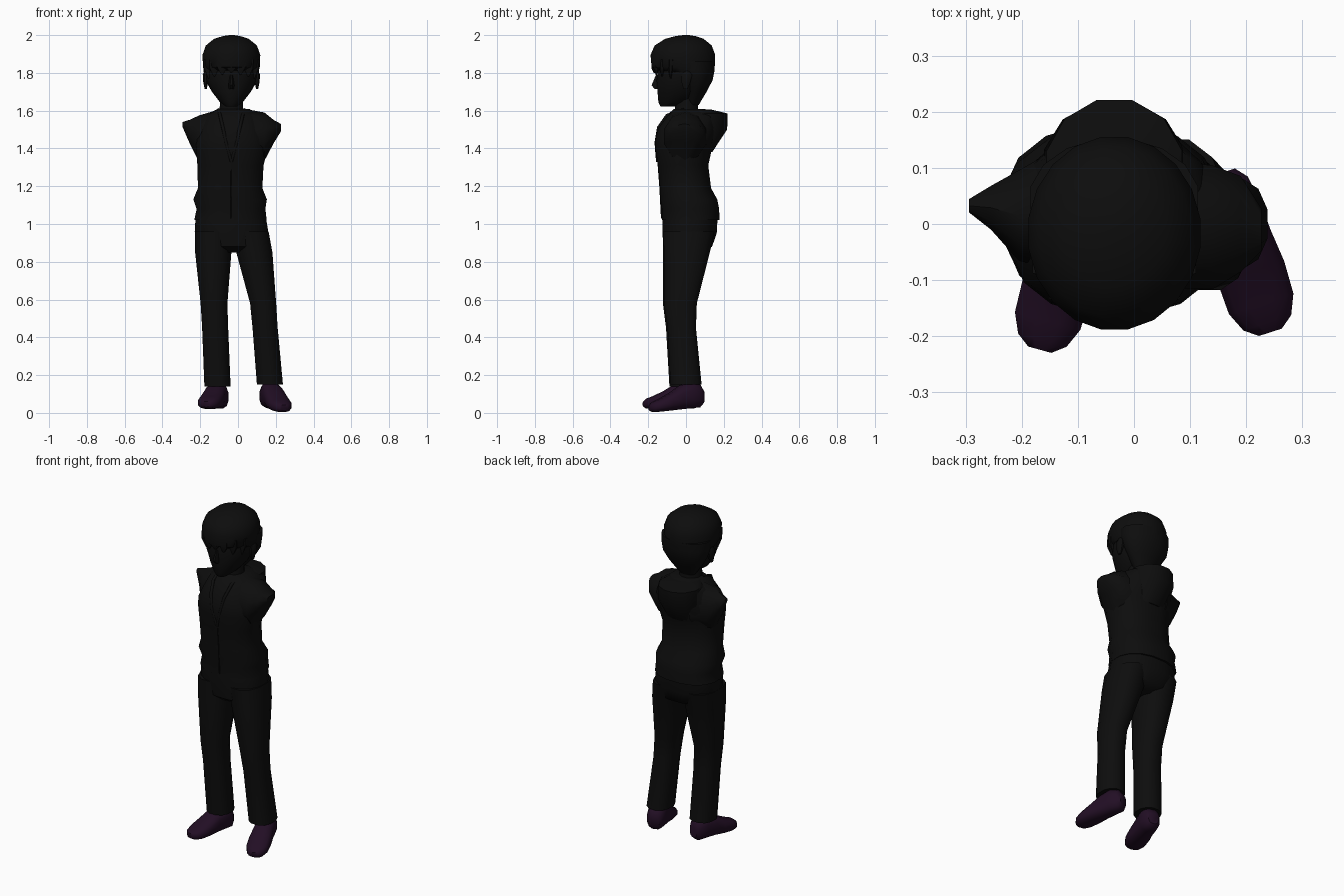
import bpy, bmesh, math
from mathutils import Vector


def material(name, rgb):
    m = bpy.data.materials.new(name)
    m.diffuse_color = (*rgb, 1)
    return m


BLACK = material("black", (0.004, 0.004, 0.004))
PURPLE = material("dark purple", (0.016, 0.0045, 0.018))


def upright(t, a, b):
    return (a, b, t)


def sideways(t, a, b):
    return (t, a, b)


def loft(name, rings, place=upright, n=16, power=2.0, mat=BLACK, angle=45):
    """Skin oval rings given as (axis position, a min, a max, b min, b max)."""
    bm = bmesh.new()
    loops = []
    for t, a0, a1, b0, b1 in rings:
        loop = []
        for i in range(n):
            w = 2 * math.pi * (i + 0.5) / n
            c, s = math.cos(w), math.sin(w)
            c = math.copysign(abs(c) ** (2 / power), c)
            s = math.copysign(abs(s) ** (2 / power), s)
            loop.append(bm.verts.new(place(t, (a0 + a1) / 2 + c * (a1 - a0) / 2,
                                           (b0 + b1) / 2 + s * (b1 - b0) / 2)))
        loops.append(loop)
    for lo, hi in zip(loops, loops[1:]):
        for i in range(n):
            j = (i + 1) % n
            bm.faces.new((lo[i], lo[j], hi[j], hi[i]))
    bm.faces.new(loops[0])
    bm.faces.new(loops[-1])
    bmesh.ops.recalc_face_normals(bm, faces=bm.faces)
    me = bpy.data.meshes.new(name)
    bm.to_mesh(me)
    bm.free()
    me.materials.append(mat)
    ob = bpy.data.objects.new(name, me)
    bpy.context.collection.objects.link(ob)
    bpy.ops.object.select_all(action='DESELECT')
    ob.select_set(True)
    bpy.context.view_layer.objects.active = ob
    bpy.ops.object.shade_smooth_by_angle(angle=math.radians(angle))
    return ob


def seam(name, points, radius):
    cu = bpy.data.curves.new(name, 'CURVE')
    cu.dimensions = '3D'
    cu.bevel_depth = radius
    cu.bevel_resolution = 1
    cu.use_fill_caps = True
    sp = cu.splines.new('POLY')
    sp.points.add(len(points) - 1)
    for p, co in zip(sp.points, points):
        p.co = (*co, 1)
    cu.materials.append(BLACK)
    bpy.context.collection.objects.link(bpy.data.objects.new(name, cu))


# Jacket body with a loose hem
loft("jacket", [
    (1.02, -.235, .155, -.13, .18), (1.08, -.222, .148, -.13, .178),
    (1.13, -.24, .156, -.138, .168), (1.19, -.215, .132, -.14, .135),
    (1.31, -.218, .138, -.15, .12), (1.40, -.225, .16, -.165, .14),
    (1.45, -.225, .16, -.163, .16), (1.51, -.20, .145, -.148, .175),
    (1.57, -.175, .12, -.11, .175), (1.61, -.105, .06, -.065, .10)], power=2.3)

# Shoulder caps, the right one turned slightly forward
loft("left_shoulder", [
    (-.12, -.09, .15, 1.32, 1.60), (-.205, -.07, .10, 1.325, 1.575),
    (-.255, -.012, .07, 1.425, 1.552), (-.294, .02, .045, 1.515, 1.54)],
    sideways, n=10)
loft("right_shoulder", [
    (.06, -.12, .12, 1.32, 1.605), (.14, -.122, .11, 1.335, 1.59),
    (.19, -.09, .09, 1.43, 1.55), (.227, -.05, .03, 1.49, 1.53)],
    sideways, n=10)

# Hood resting on the upper back
loft("hood", [
    (1.38, -.12, .06, .04, .14), (1.50, -.165, .095, -.02, .222),
    (1.585, -.16, .09, -.03, .225), (1.605, -.12, .06, -.03, .14)], n=12)

# Collar edges and front zip
for side, name in ((-1, "left_lapel"), (1, "right_lapel")):
    seam(name, [(-.035 + side * x, y, z) for x, y, z in
                ((0, -.150, 1.33), (.028, -.158, 1.43), (.045, -.145, 1.51),
                 (.06, -.10, 1.575), (.068, -.01, 1.605))], .009)
seam("front_zip", [(-.035, -.148, 1.33), (-.035, -.138, 1.20),
                   (-.035, -.129, 1.03)], .004)

# Trousers
loft("hips", [
    (.85, -.12, .07, -.08, .08), (.88, -.20, .15, -.12, .14),
    (.95, -.232, .165, -.128, .165), (1.04, -.228, .15, -.125, .17)], power=2.3)
loft("left_leg", [
    (.14, -.18, -.037, -.09, .065), (.45, -.192, -.05, -.108, .045),
    (.58, -.20, -.054, -.125, .05), (.85, -.23, -.032, -.125, .125),
    (.96, -.232, -.03, -.125, .155)], n=12, power=2.3)
loft("right_leg", [
    (.15, .098, .24, -.085, .085), (.45, .075, .212, -.10, .055),
    (.58, .062, .204, -.12, .06), (.85, -.012, .185, -.12, .13),
    (.96, -.03, .165, -.125, .155)], n=12, power=2.3)


# Shoes, lofted from heel to toe along a straight foot line
def shoe(name, heel, toe, heel_z, toe_z):
    h, d = Vector(heel), Vector(toe) - Vector(heel)
    across = Vector((-d.y, d.x)).normalized()

    def place(t, a, b):
        p = h + d * t + across * a
        return (p.x, p.y, b + heel_z + (toe_z - heel_z) * t)
    loft(name, [
        (0, -.03, .03, .02, .09), (.07, -.048, .048, 0, .125),
        (.22, -.055, .055, 0, .145), (.42, -.058, .058, 0, .13),
        (.62, -.064, .064, 0, .095), (.82, -.062, .062, 0, .068),
        (.94, -.046, .046, .002, .056), (1, -.022, .022, .012, .042)],
        place, n=12, power=2.6, mat=PURPLE)


shoe("left_shoe", (-.09, .06), (-.168, -.224), .022, .02)
shoe("right_shoe", (.152, .09), (.243, -.193), .03, .0)

# Neck, head, nose and ears
loft("neck", [(1.57, -.105, .035, -.065, .07), (1.63, -.098, .028, -.06, .065),
              (1.72, -.098, .028, -.06, .07)], n=12)
loft("head", [
    (1.622, -.065, -.005, -.135, -.06), (1.645, -.095, .025, -.148, .03),
    (1.70, -.14, .07, -.153, .09), (1.76, -.168, .098, -.158, .11),
    (1.82, -.175, .105, -.152, .13), (1.92, -.16, .09, -.13, .12)])
loft("nose", [(1.715, -.05, -.02, -.168, -.13), (1.735, -.052, -.018, -.184, -.13),
              (1.79, -.043, -.027, -.16, -.13)], n=8)
for x, name in ((-.171, "left_ear"), (.101, "right_ear")):
    loft(name, [(1.715, x - .006, x + .006, -.015, .01),
                (1.75, x - .014, x + .014, -.025, .025),
                (1.79, x - .017, x + .017, -.025, .035),
                (1.81, x - .008, x + .008, -.01, .02)], n=8)

# Hair: rounded cap, nape and pointed fringe
loft("hair_cap", [
    (1.805, -.178, .108, -.14, .15), (1.83, -.187, .117, -.184, .154),
    (1.895, -.19, .12, -.19, .157), (1.945, -.172, .102, -.168, .138),
    (1.98, -.128, .058, -.112, .095), (1.995, -.08, .012, -.055, .05),
    (2.0, -.045, -.022, -.015, .015)], n=20)
loft("hair_nape", [
    (1.63, -.085, .015, .0, .068), (1.70, -.14, .07, -.01, .11),
    (1.76, -.175, .105, -.03, .142), (1.81, -.185, .115, -.06, .153),
    (1.86, -.187, .117, -.06, .153)])
for i in range(7):
    w = math.radians(-155 + i * 130 / 6)
    x, y = -.035 + .132 * math.cos(w), -.018 + .150 * math.sin(w)
    tip = 1.80 - .03 * abs(i - 3) / 3
    loft(f"fringe_lock_{i + 1}", [
        (tip, x - .004, x + .004, y - .003, y + .003),
        (1.825, x - .028, x + .028, y - .015, y + .015),
        (1.87, x - .03, x + .03, y - .015, y + .02)], n=6)
